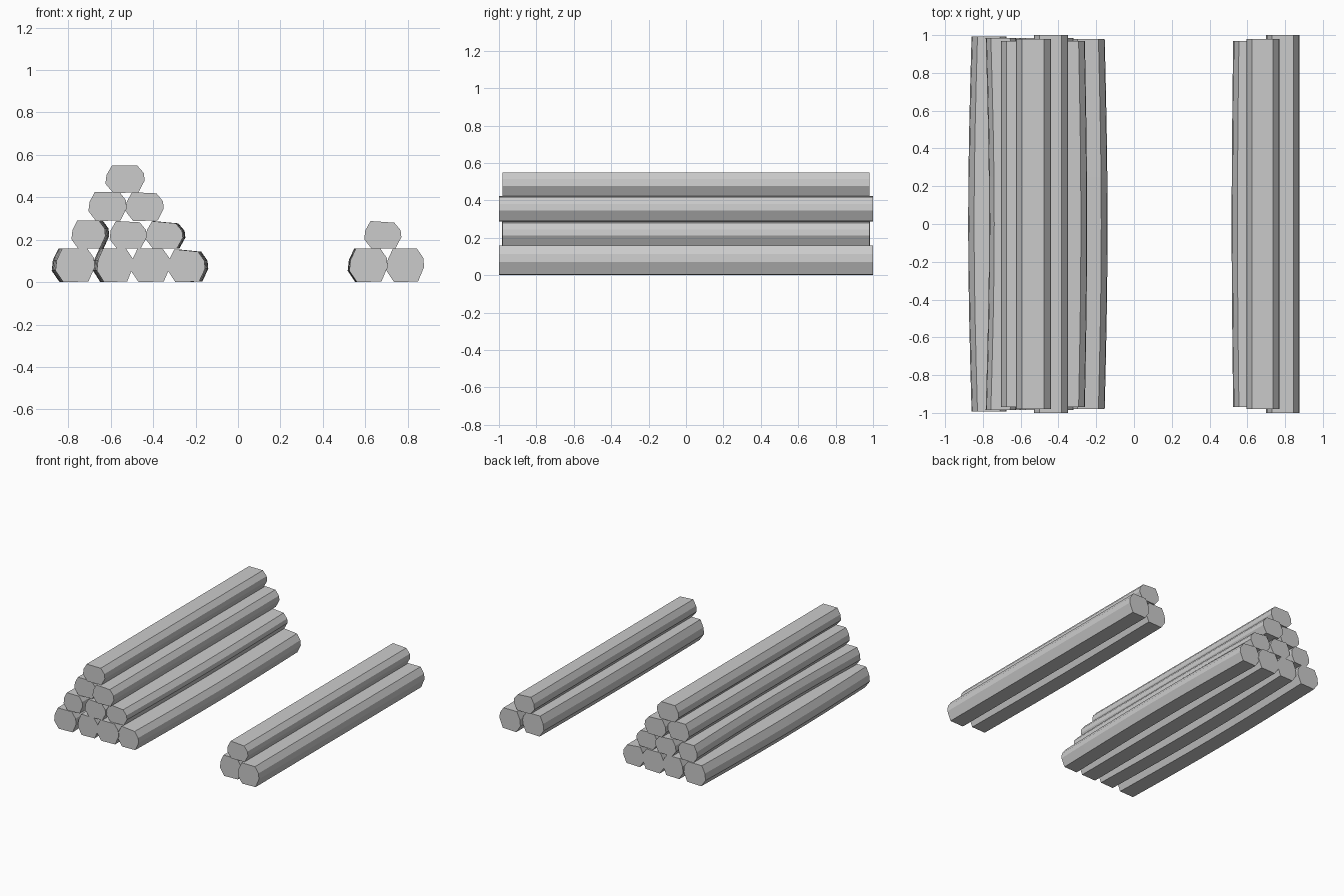
import bpy
import math

default_cube = bpy.data.objects.get("Cube")
if default_cube:
    bpy.data.objects.remove(default_cube, do_unlink=True)

# One grey for all the timber
grey = bpy.data.materials.new("timber_grey")
grey.use_nodes = True
colour = (0.6, 0.6, 0.6, 1)
grey.diffuse_color = colour
grey.node_tree.nodes["Principled BSDF"].inputs["Base Color"].default_value = colour

# Uneven eight-sided cross-section, as fractions of the log's width and height
PROFILE = [(.17, 1), (.81, 1), (.98, .72), (1, .45),
           (.84, .02), (.2, 0), (0, .34), (.03, .66)]
STATIONS = 8


def make_log(name, left, right, bottom, top, half_length, bend=0, drop=0):
    """Sweep the profile along y, bowing sideways by bend and sloping down by drop."""
    verts, faces = [], []
    sides = len(PROFILE)
    steps = STATIONS if bend else 1
    for i in range(steps + 1):
        t = -1 + 2 * i / steps
        bow = bend * math.cos(t * math.pi / 2)
        for u, v in PROFILE:
            x = left + u * (right - left) + bow
            z = bottom + v * (top - bottom - drop * u)
            verts.append((x, t * half_length, z))
    for i in range(steps):
        for j in range(sides):
            a, b = i * sides + j, i * sides + (j + 1) % sides
            faces.append((a, b, b + sides, a + sides))
    faces.append(tuple(reversed(range(sides))))
    faces.append(tuple(range(steps * sides, (steps + 1) * sides)))
    mesh = bpy.data.meshes.new(name)
    mesh.from_pydata(verts, [], faces)
    mesh.validate()
    mesh.update()
    mesh.materials.append(grey)
    log = bpy.data.objects.new(name, mesh)
    bpy.context.collection.objects.link(log)


# Bottom and top height of each row
ROW_HEIGHTS = [(0, .158), (.157, .29), (.288, .425), (.42, .55)]

# Each log: left, right, half length, sideways bend, drop of its right edge
large_pile = [
    [(-.86, -.675, .992, -.018, 0), (-.665, -.495, .985, -.018, 0),
     (-.505, -.32, .985, 0, 0), (-.33, -.155, .98, .015, .018)],
    [(-.785, -.625, .985, .018, 0), (-.605, -.43, .985, 0, .01),
     (-.435, -.26, .97, .012, .016)],
    [(-.705, -.525, .97, 0, 0), (-.53, -.35, 1, 0, .008)],
    [(-.625, -.44, .98, 0, 0)],
]
small_pile = [
    [(.525, .705, .968, -.008, 0), (.7, .877, 1, 0, 0)],
    [(.595, .77, .98, 0, .012)],
]

for pile_name, pile in (("large_pile", large_pile), ("small_pile", small_pile)):
    for row, logs in enumerate(pile):
        bottom, top = ROW_HEIGHTS[row]
        for index, (left, right, half, bend, drop) in enumerate(logs):
            make_log(f"{pile_name}_row_{row + 1}_log_{index + 1}",
                     left, right, bottom, top, half, bend, drop)
